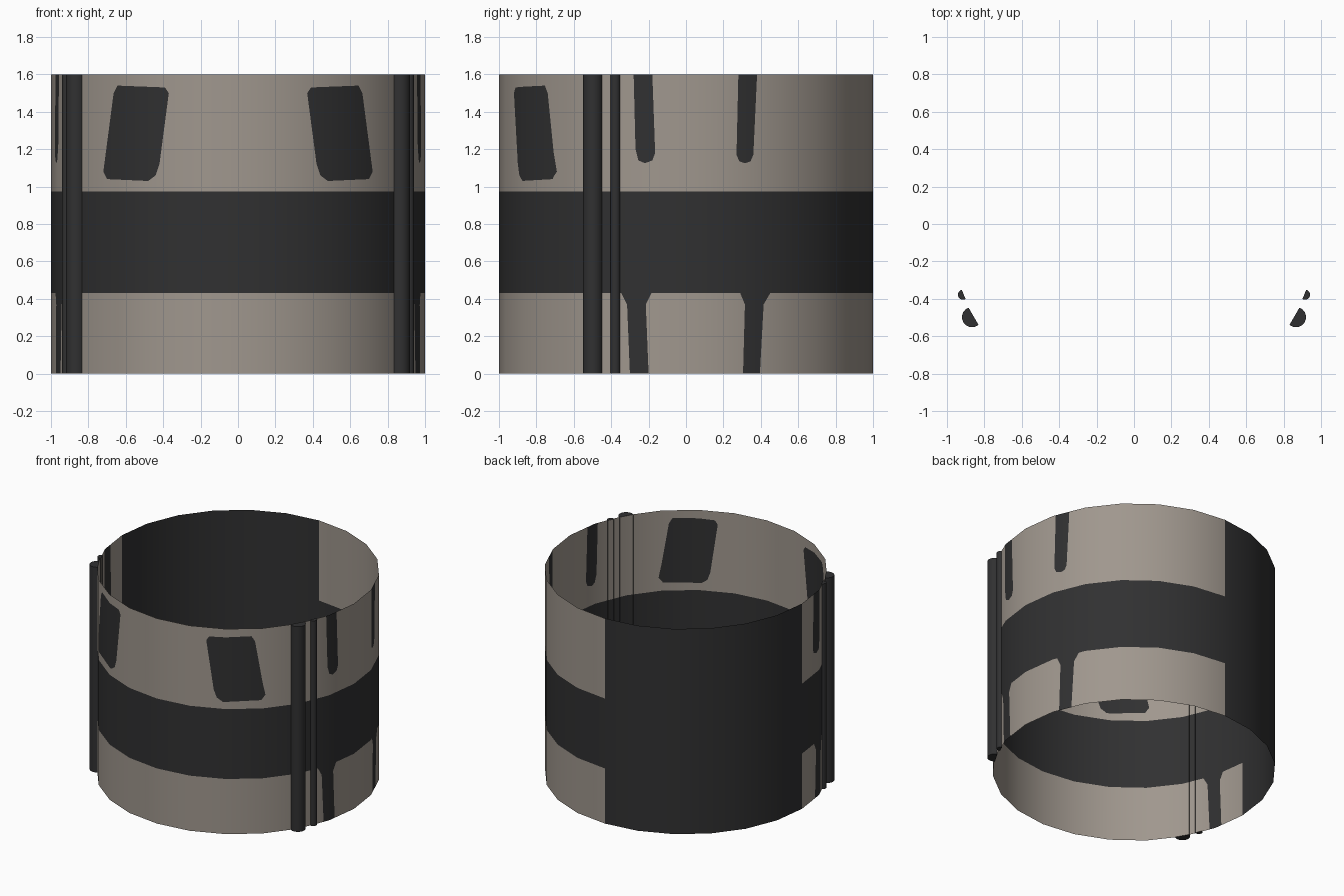
import bpy, bmesh, math
from mathutils import Vector

if "Cube" in bpy.data.objects:
    bpy.data.objects.remove(bpy.data.objects["Cube"])

H, SIDES = 1.6, 24
BAND = (0.43, 0.975)


def material(name, rgb):
    m = bpy.data.materials.new(name)
    m.diffuse_color = (*rgb, 1)
    m.use_nodes = True
    m.node_tree.nodes["Principled BSDF"].inputs["Base Color"].default_value = m.diffuse_color
    return m


beige = material("warm_grey", (0.35, 0.31, 0.27))
dark = material("charcoal", (0.03, 0.03, 0.031))


def add_object(name, bm, mats):
    me = bpy.data.meshes.new(name)
    bm.to_mesh(me)
    bm.free()
    for m in mats:
        me.materials.append(m)
    ob = bpy.data.objects.new(name, me)
    bpy.context.collection.objects.link(ob)
    return ob


def bisect(bm, faces, co, no):
    """Cut the faces with a plane and return the faces on its positive side."""
    geom = set(faces)
    for f in faces:
        geom.update(f.edges)
        geom.update(f.verts)
    res = bmesh.ops.bisect_plane(bm, geom=list(geom), dist=1e-5, plane_co=co, plane_no=no)
    out = [g for g in res["geom"] if isinstance(g, bmesh.types.BMFace)]
    return [f for f in out if (f.calc_center_median() - co).dot(no) > 0]


def paint_shape(bm, outline, axis, facing):
    """Cut a convex outline, seen along -y (axis 0) or along x (axis 1), and make it dark."""
    other = 1 - axis

    def point(u, z):
        p = Vector((0, 0, z))
        p[axis] = u
        return p

    pts = [point(u, z) for u, z in outline]
    middle = sum(pts, Vector()) / len(pts)
    view = Vector((0, 0, 0))
    view[other] = 1
    faces = [f for f in bm.faces if f.calc_center_median()[other] * facing > 0]
    for a, b in zip(pts, pts[1:] + pts[:1]):
        no = (b - a).cross(view).normalized()
        if (middle - a).dot(no) < 0:
            no = -no
        faces = bisect(bm, faces, a, no)
    for f in faces:
        f.material_index = 1


# Open drum wall
bm = bmesh.new()
rings = []
for z in (0, *BAND, H):
    rings.append([bm.verts.new((math.cos(math.tau * i / SIDES),
                                math.sin(math.tau * i / SIDES), z)) for i in range(SIDES)])
for r, (low, high) in enumerate(zip(rings, rings[1:])):
    for i in range(SIDES):
        j = (i + 1) % SIDES
        f = bm.faces.new((low[i], low[j], high[j], high[i]))
        # dark middle band, and the whole rear left quarter
        f.material_index = int(r == 1 or SIDES // 4 <= i < SIDES // 2)

# Slanted windows on the front
window = [(.37, 1.50), (.39, 1.53), (.645, 1.54), (.665, 1.50), (.72, 1.08),
          (.70, 1.04), (.48, 1.03), (.44, 1.06), (.42, 1.12)]
for s in (1, -1):
    paint_shape(bm, [(s * u, z) for u, z in window], 0, -1)

# Side stripes: hanging from the rim, and rising to the band with a flared top
front_stripes = [
    [(-.28, H), (-.18, H), (-.165, 1.18), (-.18, 1.14), (-.22, 1.125), (-.255, 1.14), (-.27, 1.20)],
    [(-.30, 0), (-.20, 0), (-.215, .37), (-.315, .37)],
    [(-.315, .37), (-.215, .37), (-.185, BAND[0]), (-.345, BAND[0])]]
rear_stripes = [
    [(.28, H), (.38, H), (.36, 1.17), (.345, 1.135), (.315, 1.125), (.285, 1.135), (.27, 1.17)],
    [(.305, 0), (.395, 0), (.415, .37), (.315, .37)],
    [(.315, .37), (.415, .37), (.45, BAND[0]), (.29, BAND[0])]]
for s in (1, -1):
    for shape in front_stripes:
        paint_shape(bm, shape, 1, s)
for shape in rear_stripes:
    paint_shape(bm, shape, 1, 1)

for f in bm.faces:
    f.smooth = True
wall = add_object("drum_wall", bm, (beige, dark))
wall.data.normals_split_custom_set_from_vertices(
    [Vector((v.co.x, v.co.y, 0)).normalized() for v in wall.data.vertices])


# Half-round pipes against the wall
def pipe(name, x, y, radius, side):
    bm = bmesh.new()
    out = math.atan2(y, x)
    n = 10
    arc = []
    for i in range(n + 1):
        a = out + math.radians(-100 + 200 * i / n)
        arc.append((side * (x + radius * math.cos(a)), y + radius * math.sin(a)))
    low = [bm.verts.new((px, py, 0)) for px, py in arc]
    high = [bm.verts.new((px, py, H)) for px, py in arc]
    for i in range(n):
        bm.faces.new((low[i], low[i + 1], high[i + 1], high[i])).smooth = True
    bm.faces.new(high)
    bm.faces.new(low[::-1])
    if side < 0:
        bmesh.ops.reverse_faces(bm, faces=bm.faces)
    for e in bm.edges:
        if len(e.link_faces) == 2 and e.calc_face_angle() > 0.8:
            e.smooth = False
    add_object(name, bm, (dark,))


for s, label in ((1, "right"), (-1, "left")):
    pipe("large_pipe_" + label, .866, -.498, .054, s)
    pipe("small_pipe_" + label, .915, -.378, .027, s)
